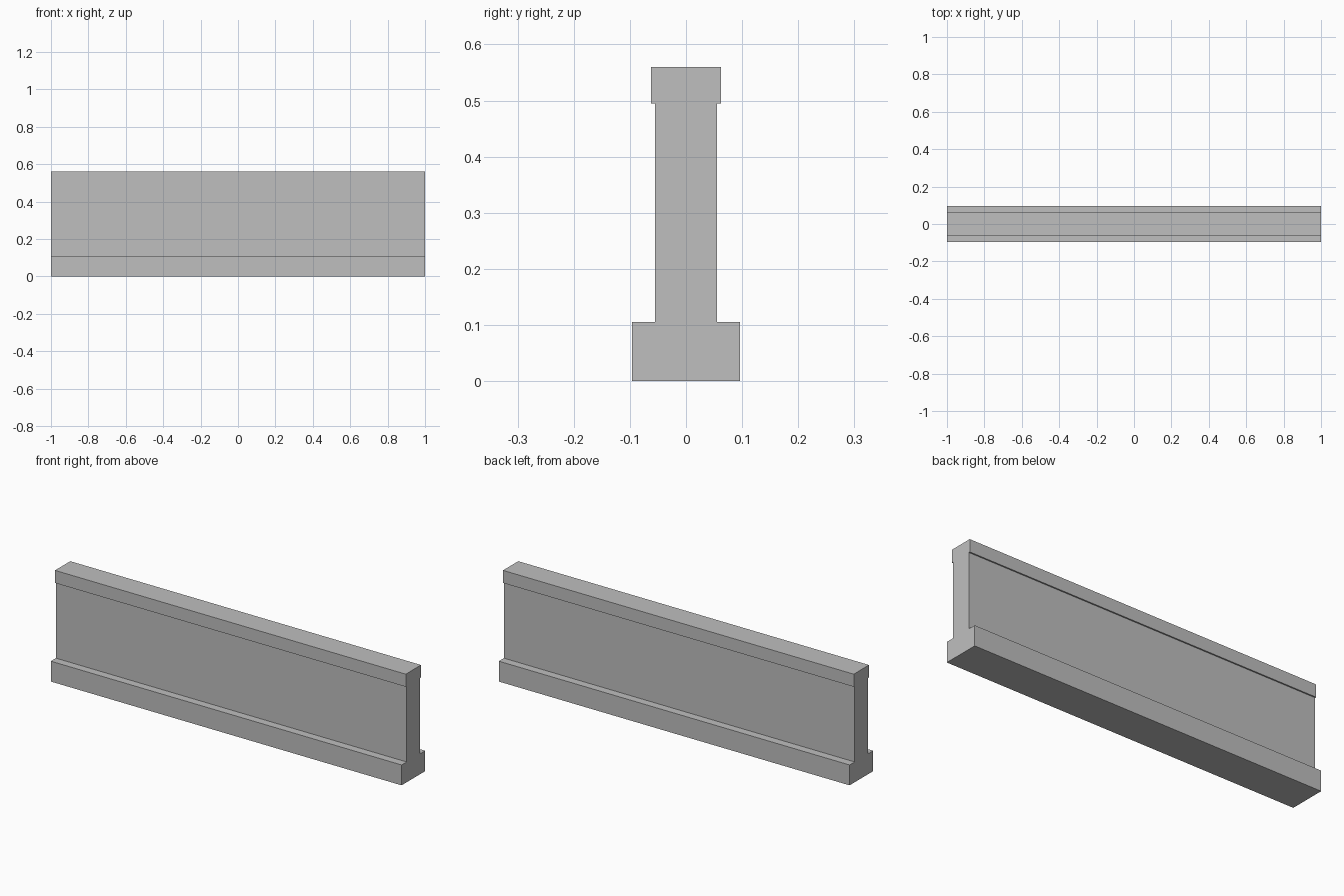
import bpy
import bmesh

cube = bpy.data.objects.get("Cube")
if cube:
    bpy.data.objects.remove(cube, do_unlink=True)

# Plain grey material
grey = bpy.data.materials.new("plain_grey")
grey.use_nodes = True
colour = (0.52, 0.52, 0.52, 1)
grey.diffuse_color = colour
grey.node_tree.nodes["Principled BSDF"].inputs["Base Color"].default_value = colour

# Half cross-section (y, z): wide base, thin panel, slightly wider cap
half = [(0.096, 0), (0.096, 0.105), (0.055, 0.105),
        (0.055, 0.495), (0.062, 0.495), (0.062, 0.56)]
section = half + [(-y, z) for y, z in reversed(half)]

# Extrude the mirrored section along the wall's length
bm = bmesh.new()
end = bm.faces.new([bm.verts.new((-1, y, z)) for y, z in section])
ext = bmesh.ops.extrude_face_region(bm, geom=[end], use_keep_orig=True)
moved = [v for v in ext["geom"] if isinstance(v, bmesh.types.BMVert)]
bmesh.ops.translate(bm, verts=moved, vec=(2, 0, 0))
bmesh.ops.recalc_face_normals(bm, faces=bm.faces)

mesh = bpy.data.meshes.new("wall_panel")
bm.to_mesh(mesh)
bm.free()
mesh.materials.append(grey)
wall = bpy.data.objects.new("wall_panel", mesh)
bpy.context.collection.objects.link(wall)
